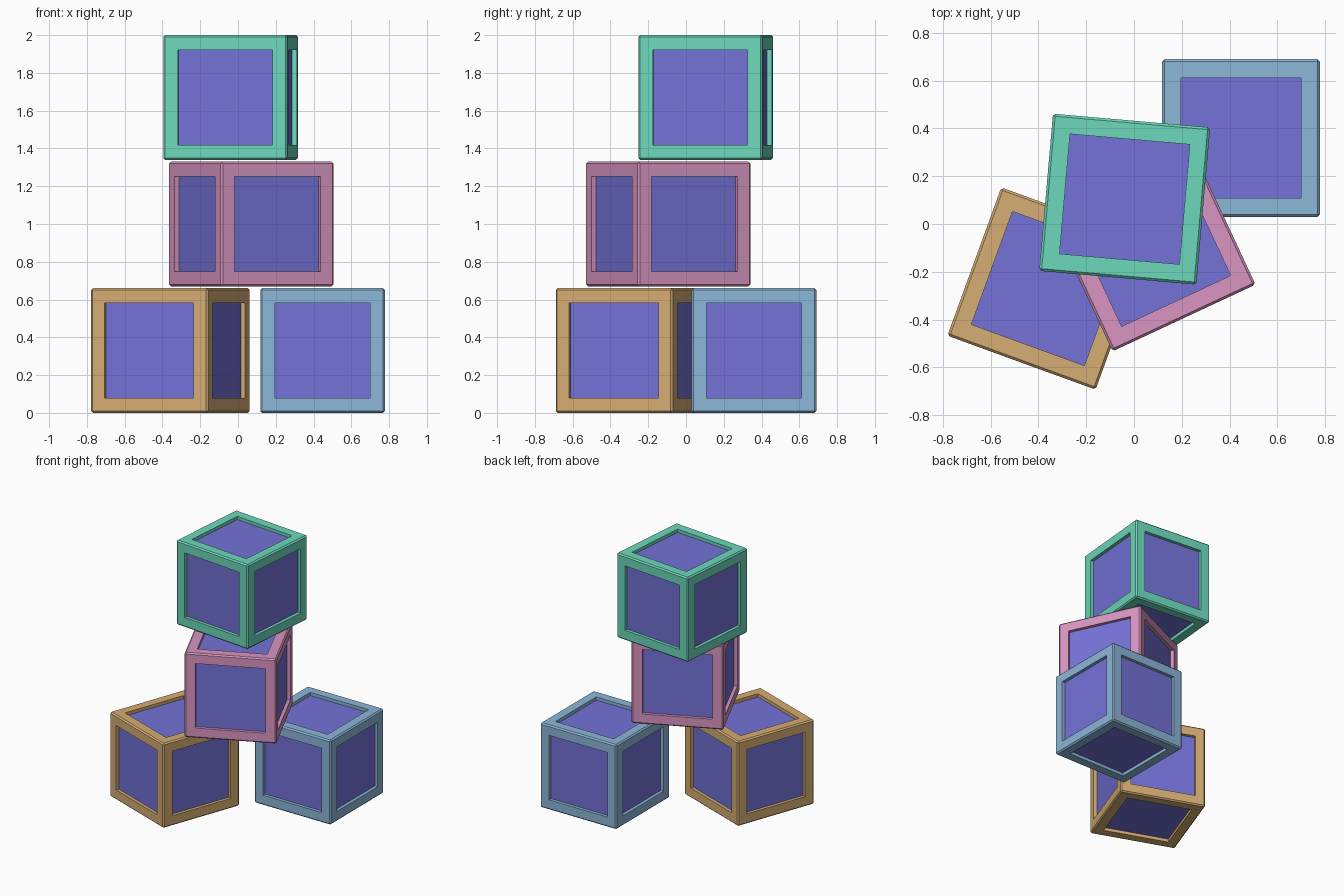
import bpy, bmesh, math

if "Cube" in bpy.data.objects:
    bpy.data.objects.remove(bpy.data.objects["Cube"])

SIZE = 0.66      # crate edge length
BEVEL = 0.01     # chamfer on the outer edges
BORDER = 0.0785  # width of the frame around each panel
DEPTH = 0.025    # how far the panels sit back


def material(name, rgb):
    def linear(c):
        c /= 255
        return c / 12.92 if c <= 0.04045 else ((c + 0.055) / 1.055) ** 2.4
    m = bpy.data.materials.new(name)
    m.diffuse_color = (*[linear(c) for c in rgb], 1)
    m.use_nodes = True
    m.node_tree.nodes["Principled BSDF"].inputs["Base Color"].default_value = m.diffuse_color
    return m


panel = material("violet panel", (116, 114, 216))


def crate(name, frame, location, angle):
    bm = bmesh.new()
    bmesh.ops.create_cube(bm, size=SIZE)
    # chamfered outer frame
    bmesh.ops.bevel(bm, geom=bm.edges[:], offset=BEVEL, segments=1,
                    affect='EDGES')
    # recessed panel on each of the six sides
    sides = sorted(bm.faces, key=lambda f: f.calc_area())[-6:]
    bmesh.ops.inset_individual(bm, faces=sides, thickness=BORDER - BEVEL,
                               use_even_offset=True)
    for f in sides:
        n = f.normal.copy()
        new = bmesh.ops.extrude_discrete_faces(bm, faces=[f])["faces"][0]
        bmesh.ops.translate(bm, verts=new.verts[:], vec=-n * DEPTH)
        new.material_index = 1
    me = bpy.data.meshes.new(name)
    bm.to_mesh(me)
    bm.free()
    me.materials.append(frame)
    me.materials.append(panel)
    ob = bpy.data.objects.new(name, me)
    ob.location = location
    ob.rotation_euler.z = math.radians(angle)
    bpy.context.collection.objects.link(ob)


# two crates on the ground, two stacked above
crate("tan_crate", material("tan", (214, 173, 115)), (-0.358, -0.27, 0.33), -20)
crate("blue_crate", material("blue", (140, 183, 217)), (0.448, 0.36, 0.33), 0)
crate("pink_crate", material("pink", (216, 149, 193)), (0.07, -0.094, 1.0), 25)
crate("green_crate", material("green", (109, 217, 188)), (-0.039, 0.104, 1.67), -5)
